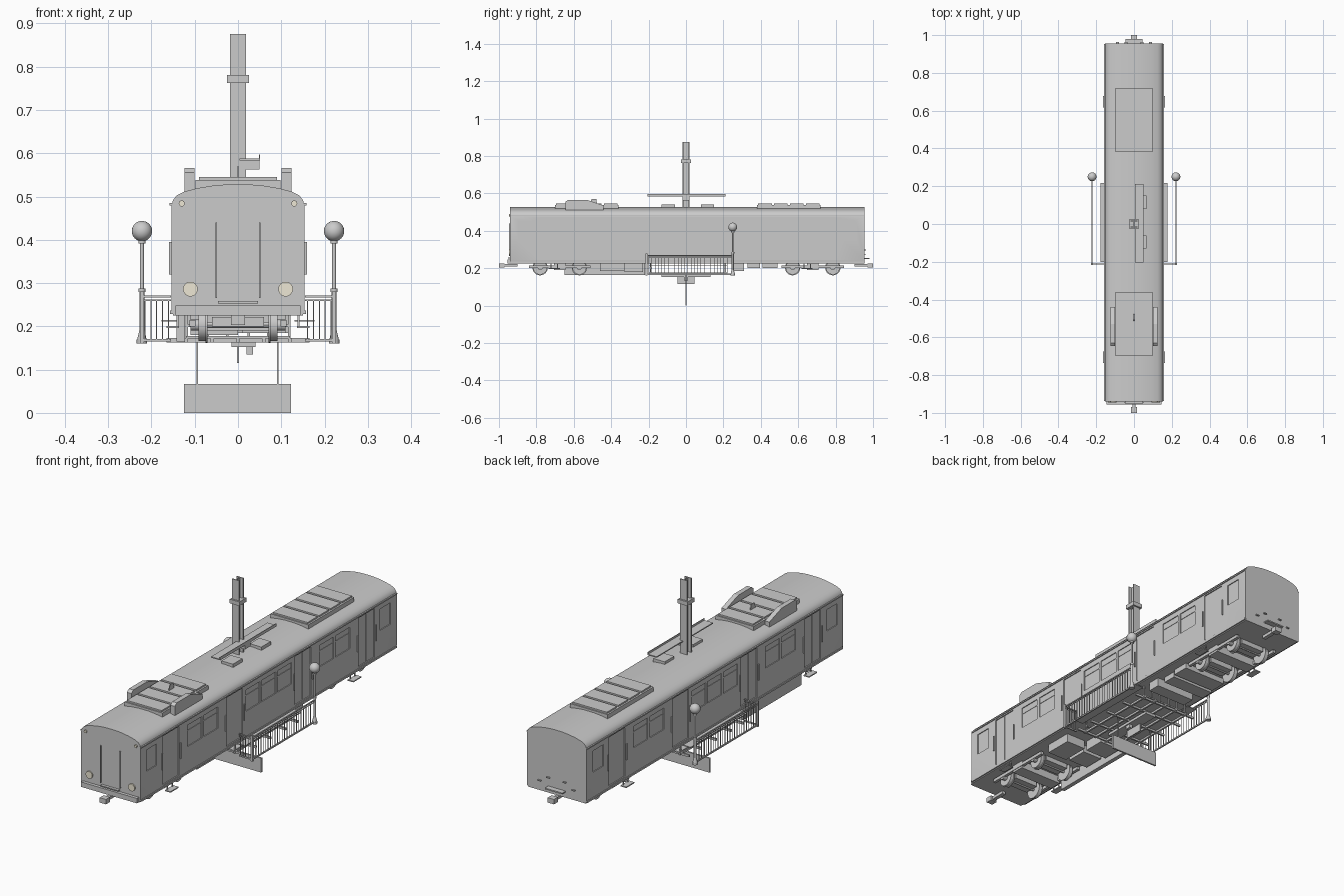
import bpy, bmesh, math
from mathutils import Matrix, Vector


def finish(name, bm, mat=None, angle=None):
    bmesh.ops.recalc_face_normals(bm, faces=bm.faces)
    me = bpy.data.meshes.new(name)
    bm.to_mesh(me)
    bm.free()
    ob = bpy.data.objects.new(name, me)
    bpy.context.collection.objects.link(ob)
    if mat:
        me.materials.append(mat)
    if angle:
        bpy.ops.object.select_all(action='DESELECT')
        ob.select_set(True)
        bpy.context.view_layer.objects.active = ob
        bpy.ops.object.shade_smooth_by_angle(angle=math.radians(angle))
    return ob


def add_box(bm, x0, x1, y0, y1, z0, z1):
    m = Matrix.Translation(((x0 + x1) / 2, (y0 + y1) / 2, (z0 + z1) / 2)) @ \
        Matrix.Diagonal((x1 - x0, y1 - y0, z1 - z0, 1))
    bmesh.ops.create_cube(bm, size=1, matrix=m)


def boxes(name, items, mirror=False):
    bm = bmesh.new()
    for b in items:
        add_box(bm, *b)
        if mirror:
            add_box(bm, -b[1], -b[0], *b[2:])
    return finish(name, bm)


def add_cyl(bm, c, r, length, axis='Z', r2=None, n=24):
    rot = {'X': Matrix.Rotation(math.pi / 2, 4, 'Y'), 'Y': Matrix.Rotation(math.pi / 2, 4, 'X'),
           'Z': Matrix.Identity(4)}[axis]
    bmesh.ops.create_cone(bm, cap_ends=True, segments=n, radius1=r, radius2=r if r2 is None else r2,
                          depth=length, matrix=Matrix.Translation(c) @ rot)


def prism(name, pts, start, end, axis, angle=None):
    """Extrude a 2D outline: axis Y takes (x, z) points, axis X takes (y, z) points."""
    bm = bmesh.new()
    vs = [bm.verts.new((a, start, b) if axis == 'Y' else (start, a, b)) for a, b in pts]
    f = bm.faces.new(vs)
    ext = bmesh.ops.extrude_face_region(bm, geom=[f])['geom']
    d = Vector((0, end - start, 0)) if axis == 'Y' else Vector((end - start, 0, 0))
    bmesh.ops.translate(bm, verts=[v for v in ext if isinstance(v, bmesh.types.BMVert)], vec=d)
    return finish(name, bm, angle=angle)


# Car body: rounded-roof section with recessed doors and windows
half = [(0.15, 0.225), (0.154, 0.24), (0.154, 0.478), (0.15, 0.492), (0.141, 0.503),
        (0.125, 0.511), (0.095, 0.519), (0.06, 0.525), (0.025, 0.528)]
body = prism('car_body', half + [(-x, z) for x, z in reversed(half)], -0.94, 0.955, 'Y')
DOORS = [-0.715, -0.245, 0.26, 0.73]
WINDOWS = [-0.86, -0.54, -0.42, -0.11, 0.0075, 0.125, 0.435, 0.555, 0.87]
bm = bmesh.new()
for s in (-1, 1):
    for y in DOORS:
        add_box(bm, *sorted((s * 0.149, s * 0.17)), y - 0.06, y + 0.06, 0.245, 0.473)
    for y in WINDOWS:
        w = 0.038 if abs(y) > 0.8 else 0.052
        add_box(bm, *sorted((s * 0.15, s * 0.17)), y - w, y + w, 0.355, 0.455)
cutter = finish('opening_cutter', bm)
cutter.hide_render = True
mod = body.modifiers.new('openings', 'BOOLEAN')
mod.operation, mod.object, mod.solver = 'DIFFERENCE', cutter, 'EXACT'
bpy.context.view_layer.objects.active = body
bpy.ops.object.modifier_apply(modifier=mod.name)
bpy.data.objects.remove(cutter)
body.select_set(True)
bpy.ops.object.shade_smooth_by_angle(angle=math.radians(25))

# Door leaf seams, door windows, window rails, handrails, gutters and sills
trim = []
for y in DOORS:
    trim += [(0.148, 0.1505, y - 0.0575, y - 0.0015, 0.247, 0.471),
             (0.148, 0.1505, y + 0.0015, y + 0.0575, 0.247, 0.471)]
boxes('door_leaves', trim, True)
boxes('window_rails', [(0.149, 0.152, y - 0.05, y + 0.05, 0.425, 0.429) for y in WINDOWS if abs(y) < 0.8], True)
boxes('door_handrails', [(0.154, 0.159, y + d - 0.002, y + d + 0.002, 0.32, 0.395)
                         for y in DOORS for d in (-0.068, 0.068)], True)
boxes('roof_gutters', [(0.149, 0.158, -0.938, 0.953, 0.479, 0.485)], True)
boxes('body_sills', [(0.148, 0.157, -0.938, 0.953, 0.229, 0.237)], True)

# Front end: bumper, step, door rails and lights
boxes('front_bumper', [(-0.145, 0.145, -0.955, -0.938, 0.225, 0.248)])
boxes('front_step', [(-0.046, 0.046, -0.953, -0.938, 0.253, 0.258)])
boxes('front_handrails', [(0.0485, 0.0515, -0.947, -0.942, 0.265, 0.44),
                          (0.049, 0.051, -0.944, -0.938, 0.267, 0.27),
                          (0.049, 0.051, -0.944, -0.938, 0.435, 0.438)], True)
cream = bpy.data.materials.new('lamp_cream')
cream.diffuse_color = (0.85, 0.8, 0.66, 1)
for name, x, z, r in (('headlight', 0.11, 0.286, 0.017), ('marker_light', 0.13, 0.484, 0.007)):
    bm = bmesh.new()
    for s in (-1, 1):
        add_cyl(bm, (s * x, -0.942, z), r, 0.008, 'Y')
    finish(name, bm, cream, 30)

# Rear end grab irons and step
boxes('rear_grab_irons', [(0.035, 0.05, 0.953, 0.963, 0.295, 0.299), (0.08, 0.095, 0.953, 0.963, 0.27, 0.274)], True)
boxes('rear_step', [(-0.045, 0.045, 0.953, 0.98, 0.25, 0.256)])

# Couplers at both ends
for s, name in ((-1, 'front_coupler'), (1, 'rear_coupler')):
    boxes(name, [(-0.009, 0.009, *sorted((s * 0.9, s * 0.98)), 0.208, 0.222),
                 (-0.016, 0.016, *sorted((s * 0.97, s * 1.0)), 0.203, 0.226)])

# Roof units, fairings, fin and vents
for name, y0, y1 in (('front_roof_unit', -0.7, -0.36), ('rear_roof_unit', 0.38, 0.72)):
    step = (y1 - y0) / 4
    boxes(name, [(-0.098, 0.098, y0, y1, 0.51, 0.538)] +
          [(-0.09, 0.09, y0 + i * step + 0.006, y0 + (i + 1) * step - 0.006, 0.537, 0.545) for i in range(4)])
for s, name in ((-1, 'left_fairing'), (1, 'right_fairing')):
    prism(name, [(-0.645, 0.51), (-0.645, 0.555), (-0.63, 0.566), (-0.53, 0.566), (-0.44, 0.535), (-0.44, 0.51)],
          s * 0.101, s * 0.124, 'X')
prism('roof_fin', [(-0.515, 0.54), (-0.505, 0.57), (-0.48, 0.57), (-0.475, 0.54)], -0.0015, 0.0015, 'X')
boxes('roof_vents', [(0.005, 0.065, -0.13, -0.06, 0.52, 0.54), (0.005, 0.065, 0.08, 0.15, 0.52, 0.54)])

# Central H-section mast with collar, bracket and side tray
boxes('mast', [(-0.018, 0.018, -0.018, -0.013, 0.52, 0.875), (-0.018, 0.018, 0.013, 0.018, 0.52, 0.875),
               (-0.0025, 0.0025, -0.014, 0.014, 0.52, 0.875)])
boxes('mast_collar', [(-0.025, 0.025, -0.026, 0.026, 0.762, 0.781)])
boxes('roof_tray', [(0.004, 0.05, -0.205, 0.212, 0.583, 0.588), (0.048, 0.051, -0.205, 0.212, 0.583, 0.597)])
boxes('tray_bracket', [(0.016, 0.05, -0.02, 0.02, 0.563, 0.584)])

# Bogies: wheels, axles and frames
for name, ys in (('front_bogie', (-0.78, -0.57)), ('rear_bogie', (0.57, 0.785))):
    bm = bmesh.new()
    for y in ys:
        add_cyl(bm, (0, y, 0.203), 0.007, 0.22, 'X', n=12)
        for s in (-1, 1):
            add_cyl(bm, (s * 0.083, y, 0.203), 0.037, 0.016, 'X', n=32)
            add_cyl(bm, (s * 0.073, y, 0.203), 0.041, 0.005, 'X', n=32)
            add_cyl(bm, (s * 0.1, y, 0.203), 0.013, 0.02, 'X', n=16)
    finish(name + '_wheels', bm, angle=30)
    mid = sum(ys) / 2
    boxes(name + '_frame', [(0.098, 0.112, ys[0] - 0.06, ys[1] + 0.06, 0.2, 0.215)], True)
    boxes(name + '_bolster', [(-0.11, 0.11, mid - 0.03, mid + 0.03, 0.19, 0.228)] +
          [(-0.06, 0.06, y - 0.035, y + 0.035, 0.2, 0.222) for y in ys])
    boxes(name + '_door_steps', [(0.136, 0.165, mid - 0.06, mid, 0.196, 0.201),
                                 (0.138, 0.142, mid - 0.05, mid - 0.045, 0.2, 0.228),
                                 (0.138, 0.142, mid - 0.015, mid - 0.01, 0.2, 0.228)], True)

# Underfloor equipment, long side skirt on the left
boxes('left_skirt', [(-0.142, -0.122, -0.65, -0.22, 0.165, 0.23)])
boxes('underfloor_boxes', [(-0.11, -0.01, -0.46, -0.36, 0.19, 0.228), (0.01, 0.11, -0.46, -0.33, 0.185, 0.228),
                           (-0.11, 0.0, -0.33, -0.23, 0.18, 0.228), (-0.12, 0.1, 0.33, 0.395, 0.2, 0.228),
                           (-0.11, 0.11, 0.41, 0.49, 0.2, 0.228), (-0.08, 0.12, 0.25, 0.31, 0.185, 0.228)])

# Platform hung below the car, with lattice beams and side steps
boxes('platform_floor', [(-0.12, 0.12, -0.2, 0.22, 0.172, 0.178)])
boxes('platform_beams', [(x - 0.004, x + 0.004, -0.2, 0.22, 0.163, 0.173) for x in (-0.12, -0.06, 0, 0.06, 0.12)] +
      [(-0.165, 0.165, y - 0.004, y + 0.004, 0.163, 0.173) for y in (-0.19, -0.1, 0.01, 0.12, 0.21)])
boxes('platform_hangers', [(x - 0.003, x + 0.003, y - 0.003, y + 0.003, 0.17, 0.228)
                           for x in (-0.118, -0.07, -0.025, 0.025, 0.07, 0.118) for y in (-0.19, 0.21)])
boxes('platform_cross_rail', [(-0.12, 0.12, -0.195, -0.185, 0.198, 0.204)])
boxes('side_ledges', [(0.13, 0.177, -0.2, 0.218, 0.211, 0.215)], True)

# Railings: long sides plus short front returns
rails, bars = [], []
for z, t in ((0.168, 0.003), (0.26, 0.0015), (0.269, 0.0025)):
    rails += [(0.222 - t, 0.222 + t, -0.212, 0.25, z - t, z + t), (0.155, 0.222, -0.212 - t, -0.212 + t, z - t, z + t)]
for i in range(25):
    y = -0.2 + i * 0.0175
    bars.append((0.2208, 0.2232, y - 0.0012, y + 0.0012, 0.168, 0.262))
for i in range(5):
    x = 0.161 + i * 0.0135
    bars.append((x - 0.0012, x + 0.0012, -0.2132, -0.2108, 0.168, 0.262))
boxes('railing_rails', rails, True)
boxes('railing_bars', bars, True)
boxes('railing_corner_posts', [(0.217, 0.227, -0.217, -0.207, 0.16, 0.28)], True)

# Lamp posts with globe lamps
for s, name in ((-1, 'left_lamp'), (1, 'right_lamp')):
    bm = bmesh.new()
    x, y = s * 0.222, 0.25
    add_cyl(bm, (x, y, 0.165), 0.012, 0.01, n=16)
    add_cyl(bm, (x, y, 0.18), 0.011, 0.022, r2=0.006, n=16)
    add_cyl(bm, (x, y, 0.235), 0.006, 0.09, n=16)
    add_cyl(bm, (x, y, 0.283), 0.008, 0.008, n=16)
    add_cyl(bm, (x, y, 0.34), 0.0045, 0.115, n=16)
    add_cyl(bm, (x, y, 0.396), 0.0085, 0.01, n=16)
    finish(name + '_post', bm, angle=30)
    bm = bmesh.new()
    bmesh.ops.create_uvsphere(bm, u_segments=24, v_segments=16, radius=0.0235, matrix=Matrix.Translation((x, y, 0.42)))
    finish(name + '_globe', bm, angle=60)

# Hanging board with its rods and the mount below the platform
boxes('hanging_board', [(-0.125, 0.123, -0.004, 0.004, 0, 0.067)])
boxes('board_rods', [(x - 0.002, x + 0.002, -0.002, 0.002, 0.06, 0.17) for x in (-0.094, 0.092)])
boxes('mount_plate', [(-0.015, 0.04, -0.13, 0.13, 0.152, 0.165)])
boxes('mount_block', [(-0.002, 0.002, -0.045, 0.045, 0.115, 0.155), (0.02, 0.035, -0.012, 0.012, 0.135, 0.155)])
